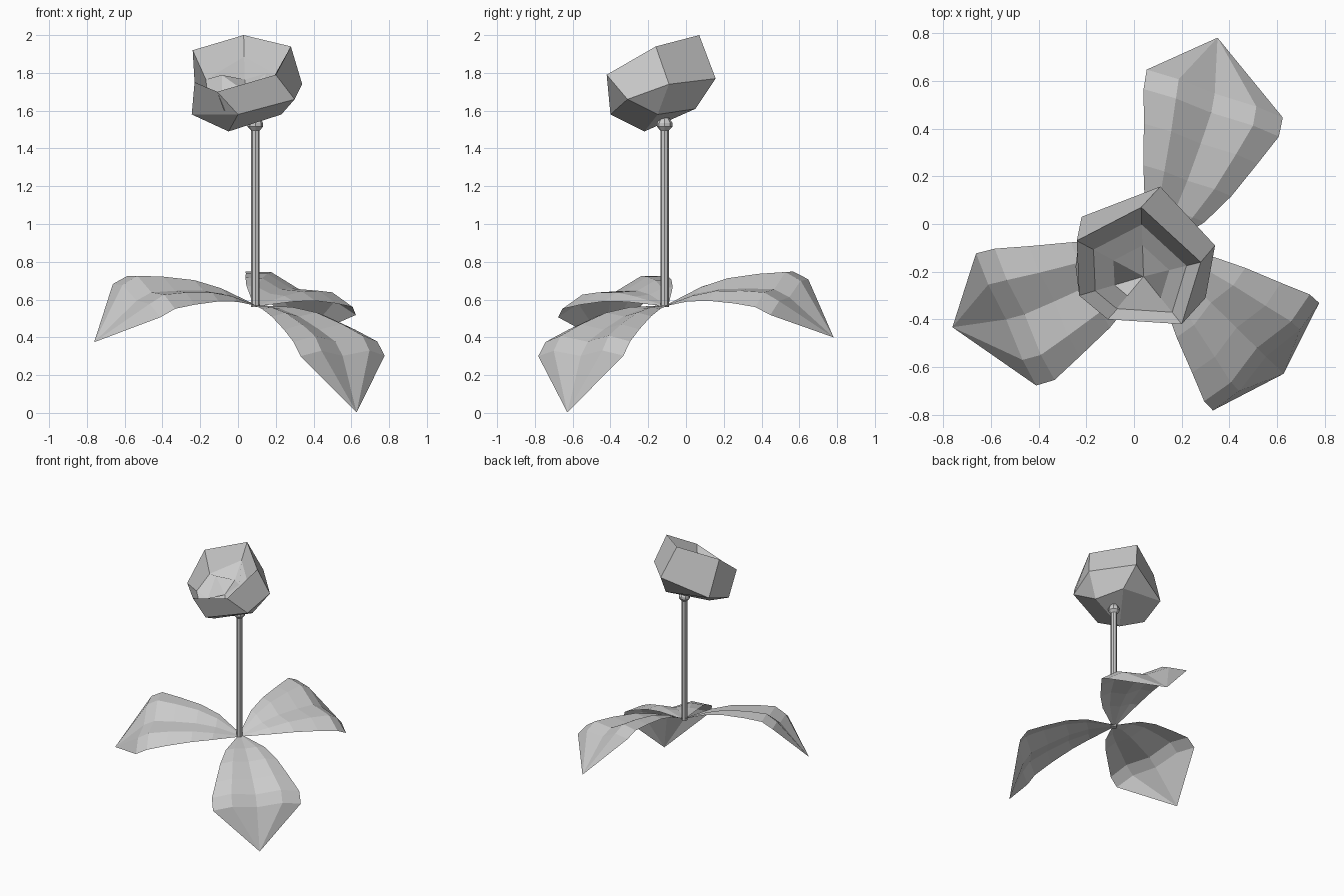
import bpy
import bmesh
from mathutils import Vector

default_cube = bpy.data.objects.get("Cube")
if default_cube:
    bpy.data.objects.remove(default_cube, do_unlink=True)

# One plain grey for every part
grey = bpy.data.materials.new("plain_grey")
grey.use_nodes = True
colour = (0.6, 0.6, 0.6, 1.0)
grey.diffuse_color = colour
grey.node_tree.nodes["Principled BSDF"].inputs["Base Color"].default_value = colour


def make_object(name, bm, fix_normals=True):
    """Turn a bmesh into a flat-shaded grey object."""
    if fix_normals:
        bmesh.ops.recalc_face_normals(bm, faces=bm.faces)
    mesh = bpy.data.meshes.new(name)
    bm.to_mesh(mesh)
    bm.free()
    mesh.materials.append(grey)
    obj = bpy.data.objects.new(name, mesh)
    bpy.context.collection.objects.link(obj)
    return obj


def ring_solid(name, profile, centre, sides):
    """Capped solid of revolution from (radius, height) pairs."""
    bm = bmesh.new()
    rings = []
    for radius, height in profile:
        circle = bmesh.ops.create_circle(bm, segments=sides, radius=radius)["verts"]
        for v in circle:
            v.co += Vector((centre[0], centre[1], height))
        rings.append(circle)
    for low, high in zip(rings, rings[1:]):
        for i in range(sides):
            j = (i + 1) % sides
            bm.faces.new((low[i], low[j], high[j], high[i]))
    bm.faces.new(rings[0])
    bm.faces.new(rings[-1])
    return make_object(name, bm)


# Stem and the small knob under the flower
stem_xy = (0.092, -0.113)
ring_solid("stem", [(0.023, 0.56), (0.023, 1.52)], stem_xy, 8)
ring_solid("stem_knob", [(0.023, 1.495), (0.041, 1.515), (0.041, 1.535), (0.025, 1.56)],
           stem_xy, 8)

# Leaf shape: distance outward, height, half width, swell beside the midrib
leaf_rows = [
    (0.0, 0.0, 0.015, 0.0),
    (0.184, -0.02, 0.14, 0.012),
    (0.32, -0.06, 0.205, 0.025),
    (0.47, -0.13, 0.265, 0.035),
    (0.59, -0.195, 0.315, 0.04),
    (0.643, -0.27, 0.317, 0.035),
]
leaf_tip = Vector((0.745, 0, -0.57))
leaf_base = Vector((0.095, -0.105, 0.57))


def frame(along, across):
    """Orthonormal axes: along the leaf, across it, and up out of it."""
    a = along.normalized()
    b = (across - a * across.dot(a)).normalized()
    return a, b, a.cross(b)


local_axes = frame(leaf_tip, Vector((0, 1, 0)))


def make_leaf(name, along, across):
    axes = frame(Vector(along), Vector(across))
    bm = bmesh.new()

    def place(p):
        return bm.verts.new(leaf_base + sum(
            (t * p.dot(l) for t, l in zip(axes, local_axes)), Vector()))

    grid = []
    for out, height, half, swell in leaf_rows:
        row = []
        for side in (-1, -0.57, 0, 0.57, 1):
            bump = swell if abs(side) == 0.57 else 0
            row.append(place(Vector((out, half * side, height)) + local_axes[2] * bump))
        grid.append(row)
    for inner, outer in zip(grid, grid[1:]):
        for i in range(4):
            bm.faces.new((inner[i], outer[i], outer[i + 1], inner[i + 1]))
    tip = place(leaf_tip)
    for i in range(4):
        bm.faces.new((grid[-1][i], tip, grid[-1][i + 1]))
    return make_object(name, bm, fix_normals=False)


make_leaf("back_leaf", (0.255, 0.885, -0.17), (-0.555, 0.24, 0.18))
make_leaf("right_leaf", (-0.875, -0.335, -0.2), (0.23, -0.56, -0.18))
make_leaf("front_left_leaf", (0.535, -0.525, -0.57), (1, 1, 0))

# Flower cup: tilted rim, widest ring and base
rim_points = [(0.03, 0.07, 2.0), (0.28, -0.16, 1.94), (0.2, -0.42, 1.79),
              (-0.11, -0.4, 1.7), (-0.23, -0.3, 1.75), (-0.24, -0.07, 1.92)]
belly_points = [(0.11, 0.157, 1.77), (0.34, -0.09, 1.74), (0.3, -0.31, 1.66),
                (0.0, -0.4, 1.58), (-0.245, -0.18, 1.58), (-0.22, 0.03, 1.65)]
base_points = [(0.14, 0.05, 1.61), (0.23, -0.15, 1.58), (-0.05, -0.22, 1.49)]

bm = bmesh.new()
rim, belly, base = ([bm.verts.new(p) for p in ring]
                    for ring in (rim_points, belly_points, base_points))


def bridge(first, second):
    count = len(first)
    for i in range(count):
        j = (i + 1) % count
        bm.faces.new((first[i], first[j], second[j], second[i]))


bridge(rim, belly)
b_back, b_left, b_front = base
for face in (
    (belly[0], belly[1], b_left, b_back),
    (belly[1], belly[2], b_left),
    (belly[2], belly[3], b_front, b_left),
    (belly[3], belly[4], b_front),
    (belly[4], belly[5], b_back, b_front),
    (belly[5], belly[0], b_back),
    (b_back, b_left, b_front),
):
    bm.faces.new(face)

# Crumpled hollow inside the cup
heart = Vector((0.04, -0.22, 1.7))
rings = [rim]
for pull, dip, wobble in ((0.25, 0.07, 0.03), (0.55, 0.04, -0.03)):
    ring = []
    for i, v in enumerate(rim):
        p = v.co.lerp(heart, pull)
        p.z -= dip + (wobble if i % 2 else -wobble)
        ring.append(bm.verts.new(p))
    rings.append(ring)
for outer, inner in zip(rings, rings[1:]):
    bridge(outer, inner)
middle = bm.verts.new(heart)
for i in range(6):
    bm.faces.new((rings[-1][i], rings[-1][(i + 1) % 6], middle))
make_object("flower_cup", bm)
